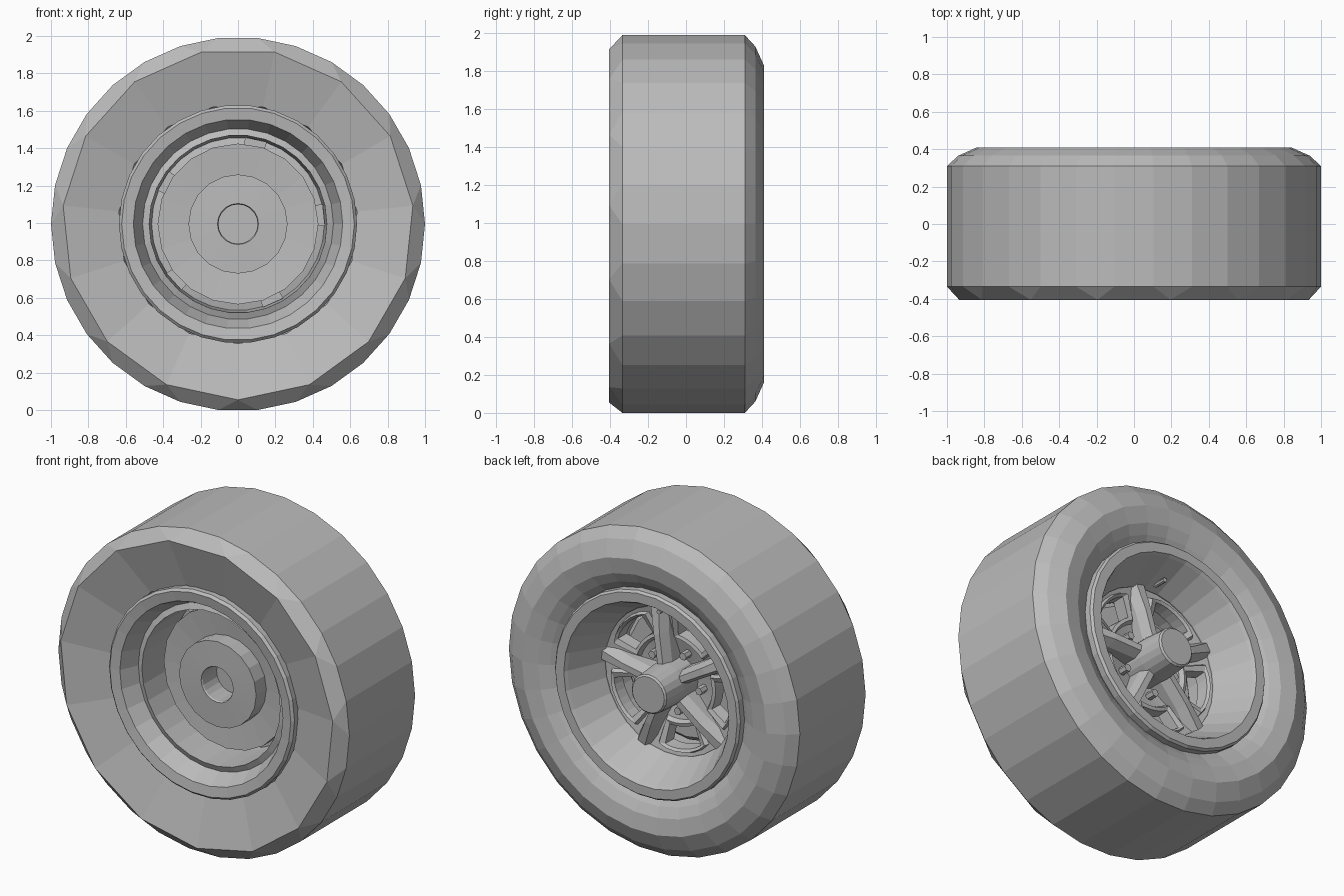
import bpy, bmesh, math

if "Cube" in bpy.data.objects:
    bpy.data.objects.remove(bpy.data.objects["Cube"])

AXLE_Z = math.cos(math.radians(6))

grey = bpy.data.materials.new("plain grey")
grey.use_nodes = True
grey.diffuse_color = (0.5, 0.5, 0.5, 1)
grey.node_tree.nodes["Principled BSDF"].inputs["Base Color"].default_value = (0.5, 0.5, 0.5, 1)


def polar(r, deg, y):
    """Point at radius r and angle deg around the axle, at depth y."""
    a = math.radians(deg)
    return (r * math.cos(a), y, AXLE_Z + r * math.sin(a))


def finish(name, bm):
    bmesh.ops.recalc_face_normals(bm, faces=bm.faces)
    mesh = bpy.data.meshes.new(name)
    bm.to_mesh(mesh)
    bm.free()
    mesh.materials.append(grey)
    obj = bpy.data.objects.new(name, mesh)
    bpy.context.collection.objects.link(obj)
    return obj


def ring(bm, r, y, n, phase=0):
    return [bm.verts.new(polar(r, phase + 360 * i / n, y)) for i in range(n)]


def bridge(bm, a, b):
    """Join two rings; one may have half as many points, set between the other's."""
    if len(a) < len(b):
        a, b = b, a
    n, m = len(a), len(b)
    for i in range(m):
        j = (i + 1) % m
        if n == m:
            bm.faces.new((a[i], a[j], b[j], b[i]))
        else:
            p, q, s = a[2 * i], a[2 * i + 1], a[(2 * i + 2) % n]
            bm.faces.new((p, q, b[i]))
            bm.faces.new((q, s, b[j], b[i]))


def lathe(name, profile, n, closed=False, phase=0):
    """Turn a (radius, depth) profile about the axle, capped or closed on itself."""
    bm = bmesh.new()
    rings = [ring(bm, r, y, n, phase) for r, y in profile]
    for a, b in zip(rings, rings[1:]):
        bridge(bm, a, b)
    if closed:
        bridge(bm, rings[-1], rings[0])
    else:
        bm.faces.new(rings[0])
        bm.faces.new(rings[-1])
    return finish(name, bm)


# Tyre: coarse dished front wall, rounded back wall
bm = bmesh.new()
rings = [ring(bm, r, y, 15, 6) for r, y in ((0.64, -0.32), (0.94, -0.405))]
rings += [ring(bm, r, y, 30) for r, y in (
    (1.0, -0.335), (1.0, 0.31), (0.94, 0.365), (0.84, 0.41),
    (0.74, 0.395), (0.68, 0.365), (0.63, 0.33))]
for a, b in zip(rings, rings[1:] + rings[:1]):
    bridge(bm, a, b)
finish("tyre", bm)

# Rim: lipped shell with a stepped front and a tapered back dish
lathe("rim", [
    (0.637, -0.3), (0.637, -0.355), (0.622, -0.37), (0.56, -0.36),
    (0.51, -0.25), (0.475, -0.265), (0.47, 0.0), (0.455, 0.15),
    (0.555, 0.37), (0.567, 0.39), (0.625, 0.39), (0.637, 0.375),
    (0.637, 0.3)], 30, closed=True)

# Brake disc with raised centre and bored hole
lathe("brake_disc", [
    (0.4, 0.0), (0.43, -0.03), (0.43, -0.115), (0.265, -0.1),
    (0.265, -0.2), (0.11, -0.205), (0.105, -0.195), (0.105, -0.06)], 20)

# Hub cap
lathe("hub", [(0.13, -0.02), (0.13, 0.2), (0.12, 0.36), (0.11, 0.37)], 20)


def make_spoke(index, deg):
    """Ridged spoke, wider at the rim."""
    bm = bmesh.new()
    ends = []
    for r, half, top in ((0.08, 0.04, 0.22), (0.3, 0.045, 0.2), (0.465, 0.06, 0.17)):
        section = []
        for side, y in ((-1, 0.03), (-1, top - 0.06), (-0.45, top),
                        (0.45, top), (1, top - 0.06), (1, 0.03)):
            spread = math.degrees(math.atan2(side * half, r))
            section.append(bm.verts.new(polar(math.hypot(r, side * half) if r < 0.4 else r,
                                              deg + spread, y)))
        ends.append(section)
    for a, b in zip(ends, ends[1:]):
        bridge(bm, a, b)
    bm.faces.new(ends[0])
    bm.faces.new(ends[-1])
    finish(f"spoke_{index}", bm)


def make_panel(index, deg, steps=7):
    """Web between two spokes with a framed window."""
    bm = bmesh.new()
    loops = []
    for r0, r1, half, rise in ((0.09, 0.465, 34, 0), (0.25, 0.435, 25, 0.0),
                               (0.265, 0.425, 23, 0.025), (0.285, 0.41, 18, 0.015),
                               (0.29, 0.405, 17, -0.06), (0.09, 0.465, 34, -0.06)):
        offsets = [half * (2 * i / (steps - 1) - 1) for i in range(steps)]
        path = [(r1 - 0.05 * abs(o / 34) ** 3 * (r0 > 0.2), o) for o in offsets]
        path += [(r0, o) for o in reversed(offsets)]
        loops.append([bm.verts.new(polar(r, deg + o, 0.04 + 0.22 * r + rise))
                      for r, o in path])
    for a, b in zip(loops, loops[1:] + loops[:1]):
        bridge(bm, a, b)
    finish(f"window_panel_{index}", bm)


def make_peg(name, r, deg, y, radius, length, sides):
    """Small prism standing on the wheel, pointing backwards."""
    bm = bmesh.new()
    cx, _, cz = polar(r, deg, y)
    a, b = [[bm.verts.new((cx + radius * math.cos(t), d, cz + radius * math.sin(t)))
             for t in (math.tau * i / sides for i in range(sides))] for d in (y, y + length)]
    bridge(bm, a, b)
    bm.faces.new(a)
    bm.faces.new(b)
    finish(name, bm)


# Five spokes, window panels and lug nuts
for k in range(5):
    angle = 78 + 72 * k
    make_spoke(k + 1, angle)
    make_panel(k + 1, angle + 36)
    make_peg(f"lug_nut_{k + 1}", 0.185, angle + 36, 0.05, 0.024, 0.09, 6)

# Valve stem on the inside of the back dish
make_peg("valve_stem", 0.475, 90, 0.18, 0.014, 0.09, 8)
